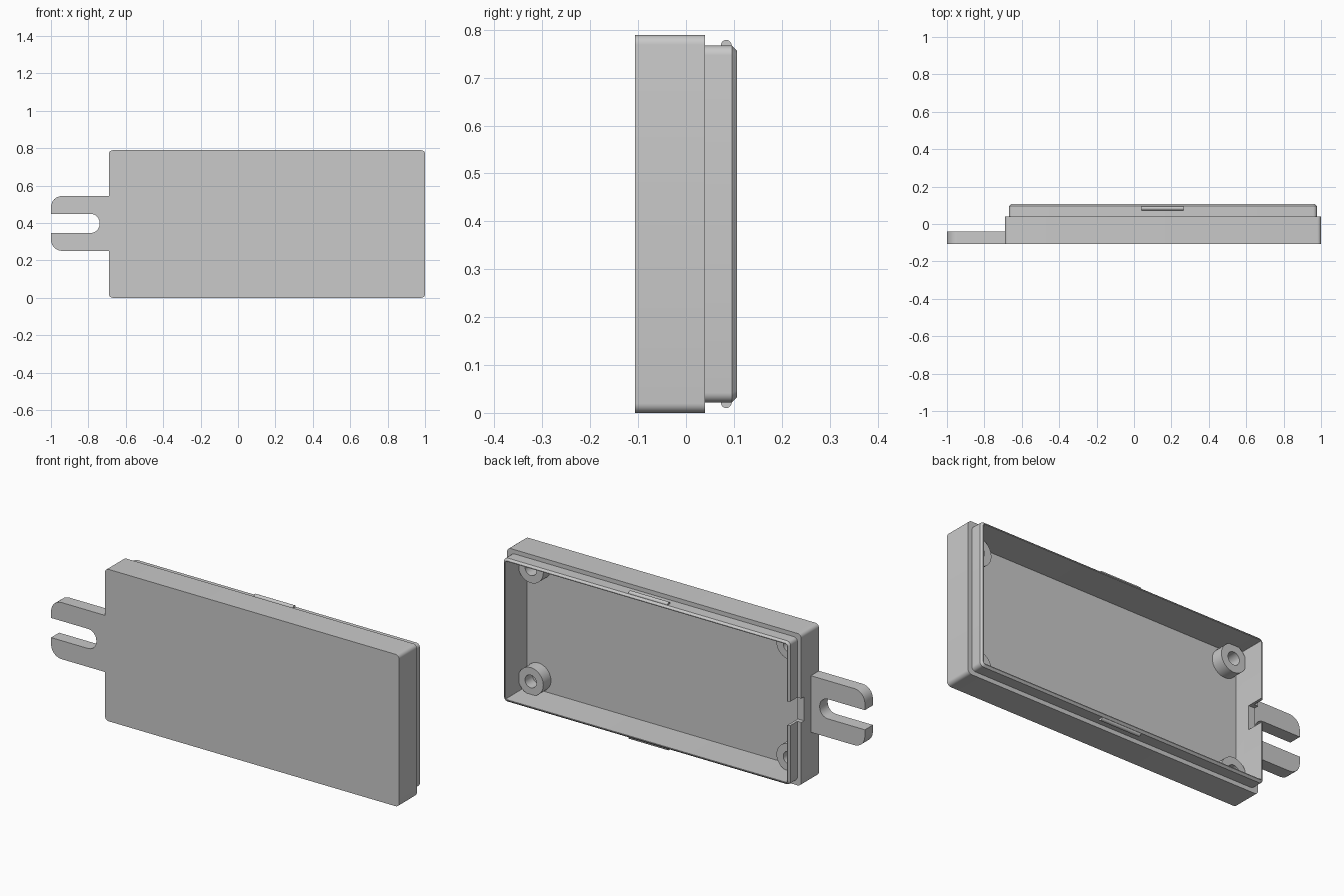
import bpy
import bmesh
import math
from mathutils import Vector

cube = bpy.data.objects.get("Cube")
if cube:
    bpy.data.objects.remove(cube, do_unlink=True)

# Single plastic colour
GREY = (0.585, 0.585, 0.585, 1)
plastic = bpy.data.materials.new("grey_plastic")
plastic.use_nodes = True
plastic.diffuse_color = GREY
plastic.node_tree.nodes["Principled BSDF"].inputs["Base Color"].default_value = GREY

# Main dimensions
FRONT, LEDGE, BACK, FLOOR = -0.106, 0.04, 0.106, -0.07
LEFT, RIGHT, HEIGHT = 1.0, -0.69, 0.789
LIP, WALL = 0.022, 0.036
MID_Z = HEIGHT / 2


def rounded(corners, steps=6):
    """Outline from (x, z, radius) corners, each replaced by an arc."""
    outline = []
    for i, (x, z, radius) in enumerate(corners):
        here = Vector((x, z))
        if not radius:
            outline.append(here)
            continue
        before = (Vector(corners[i - 1][:2]) - here).normalized()
        after = (Vector(corners[(i + 1) % len(corners)][:2]) - here).normalized()
        for k in range(steps + 1):
            a = k / steps * math.pi / 2
            outline.append(here + before * radius * (1 - math.sin(a))
                           + after * radius * (1 - math.cos(a)))
    return outline


def case_ring(inset, radius):
    x0, x1, z0, z1 = RIGHT + inset, LEFT - inset, inset, HEIGHT - inset
    return rounded([(x0, z0, radius), (x1, z0, radius),
                    (x1, z1, radius), (x0, z1, radius)])


def circle(x, z, radius, sides=32):
    turn = [2 * math.pi * k / sides for k in range(sides)]
    return [Vector((x + radius * math.cos(a), z + radius * math.sin(a))) for a in turn]


def loft(name, sections):
    """Skin a series of (outline, y) sections and cap both ends."""
    bm = bmesh.new()
    rings = [[bm.verts.new((p.x, y, p.y)) for p in ring] for ring, y in sections]
    for a, b in zip(rings, rings[1:]):
        for i in range(len(a)):
            bm.faces.new((a[i - 1], a[i], b[i], b[i - 1]))
    bm.faces.new(rings[0])
    bm.faces.new(rings[-1])
    bmesh.ops.recalc_face_normals(bm, faces=bm.faces)
    mesh = bpy.data.meshes.new(name)
    bm.to_mesh(mesh)
    bm.free()
    obj = bpy.data.objects.new(name, mesh)
    bpy.context.collection.objects.link(obj)
    mesh.materials.append(plastic)
    return obj


def smooth(obj):
    bpy.ops.object.select_all(action="DESELECT")
    obj.select_set(True)
    bpy.context.view_layer.objects.active = obj
    bpy.ops.object.shade_smooth_by_angle(angle=math.radians(30))


# Hollow case: outer wall, ledge, chamfered lip, cavity and floor
case = loft("case", [
    (case_ring(0, 0.02), FRONT),
    (case_ring(0, 0.02), LEDGE),
    (case_ring(LIP, 0.02), LEDGE),
    (case_ring(LIP, 0.02), BACK - 0.01),
    (case_ring(LIP + 0.01, 0.015), BACK),
    (case_ring(WALL, 0.003), BACK),
    (case_ring(WALL, 0.003), FLOOR),
])

# Cable notch through the wall above the tab
notch = loft("notch_cutter", [
    (rounded([(RIGHT - 0.05, MID_Z - 0.062, 0), (RIGHT + 0.1, MID_Z - 0.062, 0),
              (RIGHT + 0.1, MID_Z + 0.062, 0), (RIGHT - 0.05, MID_Z + 0.062, 0)]), y)
    for y in (0.017, BACK + 0.05)])
notch.hide_render = True
cut = case.modifiers.new("notch", "BOOLEAN")
cut.object = notch
cut.solver = "EXACT"
bpy.context.view_layer.objects.active = case
bpy.ops.object.modifier_apply(modifier=cut.name)
bpy.data.objects.remove(notch, do_unlink=True)
smooth(case)

# Forked mounting tab with an open slot
TAB_Z = MID_Z + 0.003
half, slot, tip, root = 0.147, 0.051, -1.0, RIGHT + 0.01
tab_outline = rounded([
    (tip, TAB_Z - half, 0.06), (root, TAB_Z - half, 0),
    (root, TAB_Z + half, 0), (tip, TAB_Z + half, 0.06),
    (tip, TAB_Z + slot, 0), (-0.74, TAB_Z + slot, 0.048),
    (-0.74, TAB_Z - slot, 0.048), (tip, TAB_Z - slot, 0)])
smooth(loft("mounting_tab", [(tab_outline, FRONT), (tab_outline, -0.04)]))

# Screw bosses in the four inner corners
gap = WALL + 0.067
for x, side in ((LEFT - gap, "left"), (RIGHT + gap, "right")):
    for z, level in ((gap, "lower"), (HEIGHT - gap, "upper")):
        smooth(loft(f"screw_boss_{level}_{side}", [
            (circle(x, z, 0.072), FLOOR - 0.005),
            (circle(x, z, 0.072), -0.007),
            (circle(x, z, 0.033), -0.007),
            (circle(x, z, 0.033), FLOOR + 0.002),
        ]))

# Snap ridges on the top and bottom of the lip
for z, level in ((LIP - 0.001, "lower"), (HEIGHT - LIP + 0.001, "upper")):
    bpy.ops.mesh.primitive_cylinder_add(
        vertices=24, radius=0.011, depth=0.225,
        location=(0.152, 0.084, z), rotation=(0, math.pi / 2, 0))
    ridge = bpy.context.object
    ridge.name = f"snap_ridge_{level}"
    ridge.data.materials.append(plastic)
    smooth(ridge)
